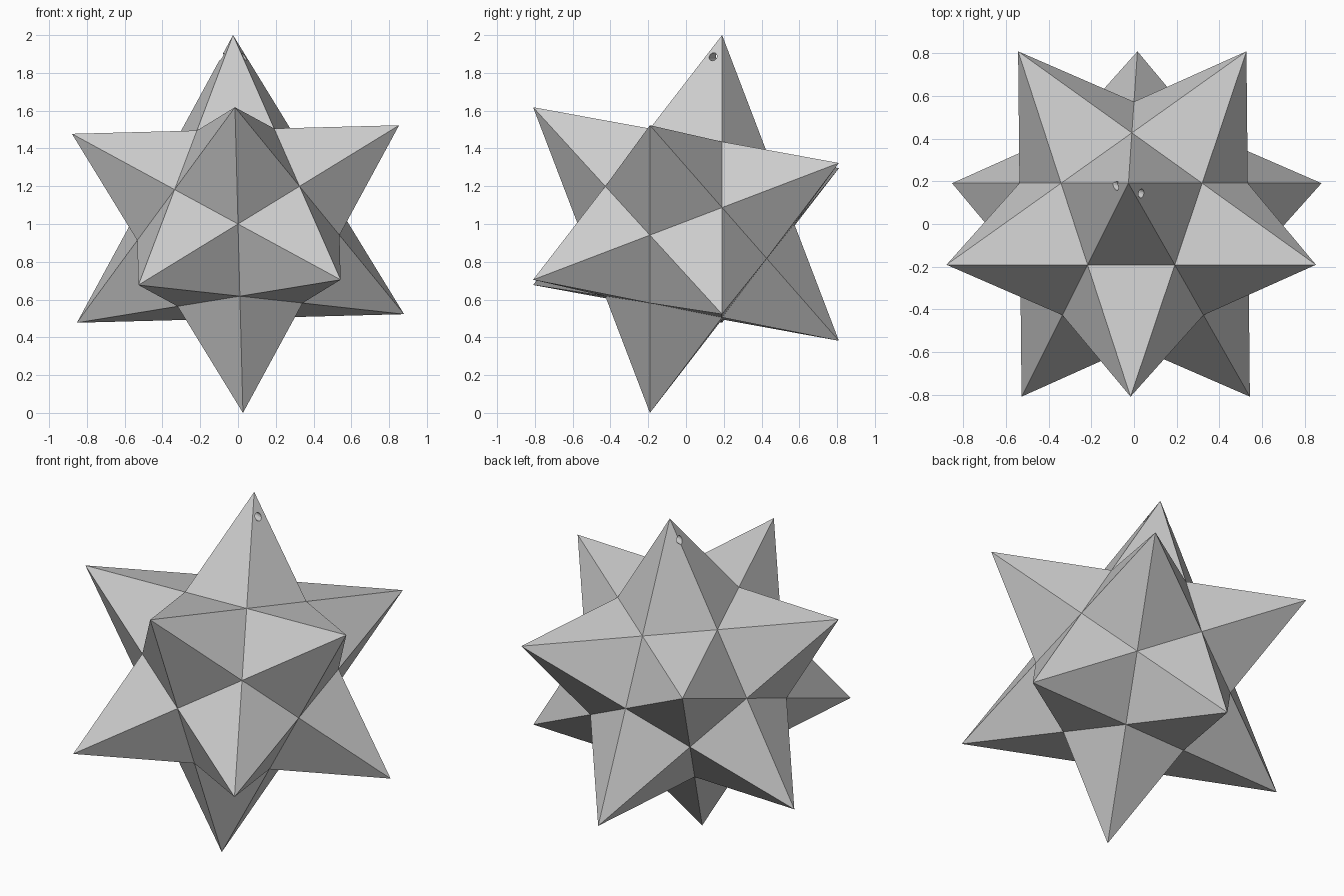
import bpy, bmesh, math
from mathutils import Vector

if "Cube" in bpy.data.objects:
    bpy.data.objects.remove(bpy.data.objects["Cube"])

CENTRE = Vector((0, 0, 1))
R = 1.0186          # spike tip radius
VALLEY = 0.5628 * R  # radius of the points where spikes meet
TURN = 91.5


def polar(radius, deg, y):
    a = math.radians(deg)
    return Vector((radius * math.cos(a), y, radius * math.sin(a)))


# Twelve spike tips, three-fold symmetric about the front-back axis
tips = [polar(0.9822 * R, TURN + 60 * k, 0.1876 * R * (-1) ** k) for k in range(6)]
for k in range(3):
    p = polar(0.607 * R, TURN + 120 * k, -0.7947 * R)
    tips += [p, -p]

# Hull of the tips gives neighbours: each hull edge carries one side of two spikes
hull = bmesh.new()
for t in tips:
    hull.verts.new(t)
bmesh.ops.convex_hull(hull, input=hull.verts[:])
hull.faces.index_update()
hull.verts.index_update()

bm = bmesh.new()
tip_v = [bm.verts.new(v.co + CENTRE) for v in hull.verts]
val_v = [bm.verts.new(f.calc_center_median().normalized() * VALLEY + CENTRE)
         for f in hull.faces]
for e in hull.edges:
    a, b = (val_v[f.index] for f in e.link_faces)
    for v in e.verts:
        bm.faces.new((tip_v[v.index], a, b))
bmesh.ops.recalc_face_normals(bm, faces=bm.faces[:])
mesh = bpy.data.meshes.new("star")
bm.to_mesh(mesh)
bm.free()
hull.free()
star = bpy.data.objects.new("star", mesh)
bpy.context.collection.objects.link(star)

# Small hanging hole drilled through the top spike
start, end = Vector((-0.16, 0.205, 1.885)), Vector((0.10, 0.122, 1.885))
axis = end - start
bpy.ops.mesh.primitive_cylinder_add(vertices=16, radius=0.021, depth=axis.length,
                                    location=(start + end) / 2,
                                    rotation=axis.to_track_quat('Z', 'Y').to_euler())
cutter = bpy.context.object
cutter.name = "hole_cutter"
cutter.hide_render = True

mod = star.modifiers.new("hanging_hole", 'BOOLEAN')
mod.operation = 'DIFFERENCE'
mod.solver = 'EXACT'
mod.object = cutter
bpy.ops.object.select_all(action='DESELECT')
star.select_set(True)
bpy.context.view_layer.objects.active = star
bpy.ops.object.modifier_apply(modifier=mod.name)
bpy.data.objects.remove(cutter)
